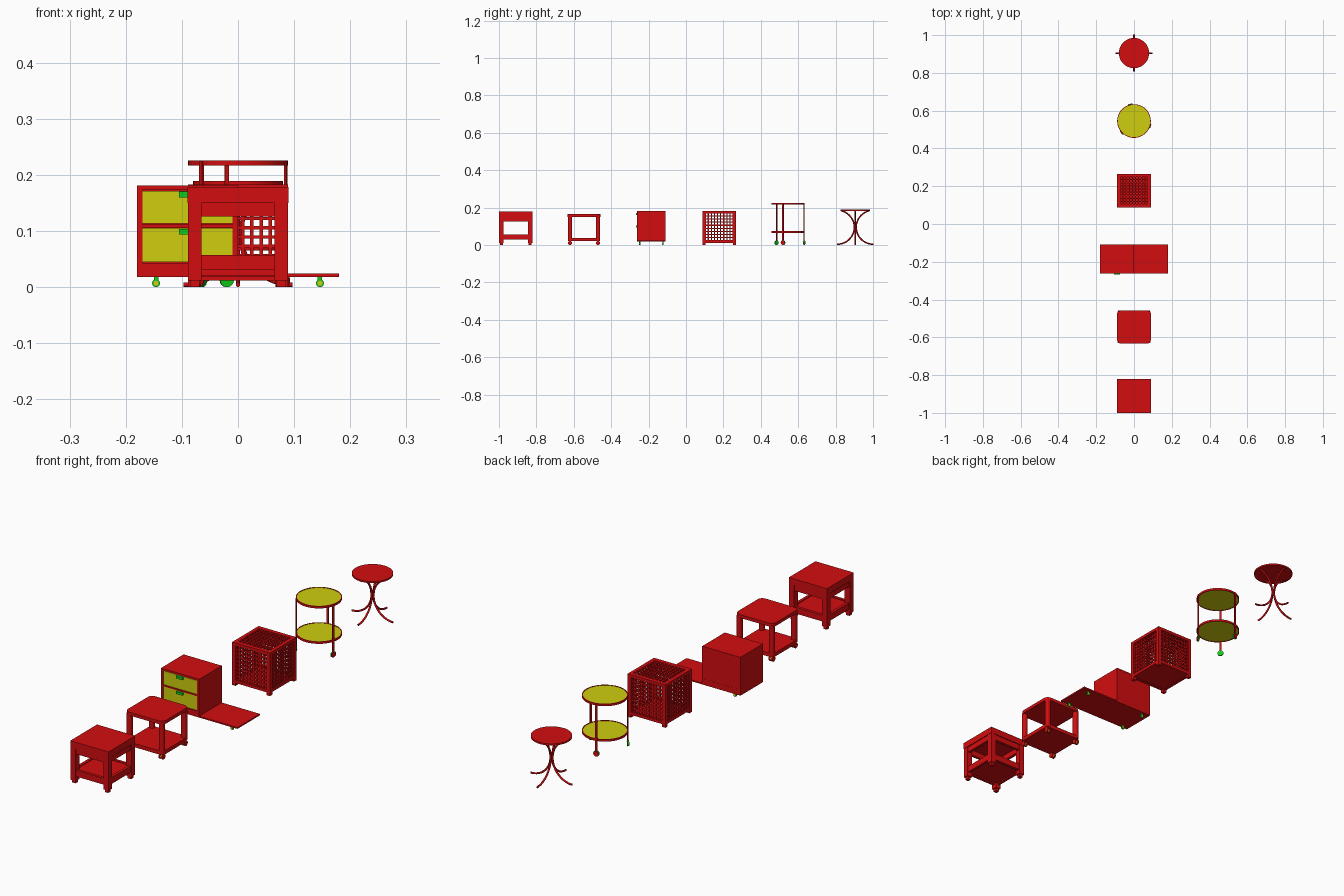
import bpy, bmesh, math
from mathutils import Matrix, Vector

cube = bpy.data.objects.get("Cube")
if cube:
    bpy.data.objects.remove(cube, do_unlink=True)


def material(name, colour):
    m = bpy.data.materials.new(name)
    m.use_nodes = True
    m.diffuse_color = (*colour, 1)
    m.node_tree.nodes["Principled BSDF"].inputs["Base Color"].default_value = (*colour, 1)
    return m


RED = material("red", (0.65, 0.004, 0.005))
YELLOW = material("yellow", (0.62, 0.62, 0.005))
GREEN = material("green", (0.005, 0.6, 0.01))


def finish(name, bm, mat, smooth=False):
    bmesh.ops.recalc_face_normals(bm, faces=bm.faces)
    mesh = bpy.data.meshes.new(name)
    bm.to_mesh(mesh)
    bm.free()
    mesh.materials.append(mat)
    ob = bpy.data.objects.new(name, mesh)
    bpy.context.collection.objects.link(ob)
    if smooth:
        bpy.ops.object.select_all(action='DESELECT')
        ob.select_set(True)
        bpy.context.view_layer.objects.active = ob
        bpy.ops.object.shade_smooth_by_angle()
    return ob


def add_box(bm, centre, size, turn=0):
    m = Matrix.Translation(centre) @ Matrix.Rotation(turn, 4, 'Z') @ Matrix.Diagonal((*size, 1))
    return bmesh.ops.create_cube(bm, size=1, matrix=m)["verts"]


def box(name, centre, size, mat=RED, turn=0, round_corners=0):
    bm = bmesh.new()
    add_box(bm, centre, size, turn)
    if round_corners:
        upright = [e for e in bm.edges if abs(e.verts[0].co.z - e.verts[1].co.z) > size[2] * 0.9]
        bmesh.ops.bevel(bm, geom=upright, offset=round_corners, segments=6, profile=0.5, affect='EDGES')
    return finish(name, bm, mat, round_corners > 0)


def cylinder(name, centre, radius, depth, mat=RED, axis=(0, 0, 1), sides=24):
    bm = bmesh.new()
    turn = Vector(axis).to_track_quat('Z', 'Y').to_matrix().to_4x4()
    bmesh.ops.create_cone(bm, cap_ends=True, segments=sides, radius1=radius, radius2=radius,
                          depth=depth, matrix=Matrix.Translation(centre) @ turn)
    return finish(name, bm, mat, True)


def ring(name, centre, inner, outer, height):
    bm = bmesh.new()
    h = height / 2
    vs = [bm.verts.new((r, 0, z)) for r, z in ((inner, -h), (outer, -h), (outer, h), (inner, h))]
    edges = [bm.edges.new((vs[i], vs[i - 1])) for i in range(4)]
    bmesh.ops.spin(bm, geom=vs + edges, cent=(0, 0, 0), axis=(0, 0, 1), angle=math.tau, steps=48)
    bmesh.ops.remove_doubles(bm, verts=bm.verts, dist=1e-5)
    bmesh.ops.translate(bm, verts=bm.verts, vec=centre)
    return finish(name, bm, RED, True)


CORNERS = [(sx, sy) for sx in (-1, 1) for sy in (-1, 1)]

# Square side table with aprons and a low shelf
Y = -0.91
box("square_table_top", (0, Y, 0.164), (0.18, 0.18, 0.028))
box("square_table_shelf", (0, Y, 0.045), (0.15, 0.15, 0.018))
for sx, sy in CORNERS:
    box("square_table_leg", (sx * 0.077, Y + sy * 0.077, 0.081), (0.024, 0.024, 0.138))
    box("square_table_foot", (sx * 0.077, Y + sy * 0.077, 0.006), (0.016, 0.016, 0.012))
for s in (-1, 1):
    for z, h in ((0.138, 0.024), (0.044, 0.027)):
        box("square_table_side_apron", (s * 0.08, Y, z), (0.012, 0.132, h))
        box("square_table_apron", (0, Y + s * 0.08, z), (0.132, 0.012, h))

# Rounded table on castors
Y = -0.545
box("rounded_table_top", (0, Y, 0.158), (0.18, 0.176, 0.014), round_corners=0.022)
box("rounded_table_shelf", (0, Y, 0.029), (0.176, 0.172, 0.016), round_corners=0.02)
for sx, sy in CORNERS:
    x, y = sx * 0.076, Y + sy * 0.075
    box("rounded_table_leg", (x, y, 0.09), (0.022, 0.022, 0.13), round_corners=0.008)
    cylinder("rounded_table_castor_stem", (x, y, 0.018), 0.004, 0.014, GREEN)
    for s in (-1, 1):
        cylinder("rounded_table_wheel", (x + s * 0.006, y, 0.011), 0.011, 0.006, RED, (1, 0, 0))
    cylinder("rounded_table_axle", (x, y, 0.011), 0.008, 0.014, YELLOW, (1, 0, 0))

# Drawer cabinet with a side platform on castors
Y = -0.185
box("platform", (0, Y, 0.021), (0.36, 0.152, 0.006))
box("cabinet_body", (-0.09, Y + 0.004, 0.102), (0.178, 0.143, 0.156))
box("cabinet_top", (-0.09, Y, 0.177), (0.18, 0.152, 0.008))
box("cabinet_plinth", (-0.09, Y, 0.033), (0.18, 0.152, 0.02))
box("cabinet_middle_rail", (-0.09, Y - 0.07, 0.109), (0.16, 0.012, 0.006))
for s in (-1, 1):
    box("cabinet_side", (-0.09 + s * 0.085, Y, 0.104), (0.01, 0.152, 0.14))
for z, h in ((0.075, 0.06), (0.142, 0.058)):
    box("drawer_front", (-0.09, Y - 0.07, z), (0.16, 0.008, h), YELLOW)
    box("drawer_handle", (-0.09, Y - 0.077, z + h / 2 - 0.006), (0.03, 0.012, 0.01), GREEN)
for sx, sy in CORNERS:
    x, y = sx * 0.146, Y + sy * 0.062
    box("platform_castor_fork", (x, y, 0.014), (0.008, 0.006, 0.01), GREEN)
    cylinder("platform_wheel", (x, y, 0.007), 0.007, 0.006, GREEN, (0, 1, 0))
    cylinder("platform_wheel_hub", (x, y, 0.007), 0.0045, 0.008, YELLOW, (0, 1, 0))

# Lattice cube: corner posts, rails, woven panels
Y, R, LOW, HIGH = 0.177, 0.089, 0.012, 0.183
MID = (LOW + HIGH) / 2
for sx, sy in CORNERS:
    box("lattice_post", (sx * 0.081, Y + sy * 0.081, HIGH / 2), (0.016, 0.016, HIGH))
for s in (-1, 1):
    for z in (LOW + 0.006, HIGH - 0.006):
        box("lattice_side_rail", (s * 0.082, Y, z), (0.014, 0.15, 0.012))
        box("lattice_rail", (0, Y + s * 0.082, z), (0.15, 0.014, 0.012))
box("lattice_floor", (0, Y, LOW + 0.004), (0.16, 0.16, 0.006))

PITCH, BAR, THIN = 0.0165, 0.006, 0.004


def lattice(name, place):
    """Grid of crossing bars in local XZ, moved by the given matrix."""
    bm = bmesh.new()
    for i in range(10):
        t = (i - 4.5) * PITCH
        add_box(bm, (t, 0, 0), (BAR, THIN, 0.16))
        add_box(bm, (0, 0.001, t), (0.16, THIN, BAR))
    bm.transform(place)
    return finish(name, bm, RED)


for quarter in range(4):
    lattice("lattice_side_panel", Matrix.Translation((0, Y, MID))
            @ Matrix.Rotation(quarter * math.pi / 2, 4, 'Z') @ Matrix.Translation((0, -0.084, 0)))
lattice("lattice_top_panel", Matrix.Translation((0, Y, HIGH - 0.003)) @ Matrix.Rotation(math.pi / 2, 4, 'X'))

# Round trolley with two trays and three wheeled uprights
Y = 0.545
for z in (0.07, 0.221):
    cylinder("trolley_tray", (0, Y, z), 0.087, 0.006, YELLOW, sides=48)
    ring("trolley_tray_rim", (0, Y, z), 0.0855, 0.089, 0.009)
for k in range(3):
    a = math.radians(103 + 120 * k)
    out = Vector((math.cos(a), math.sin(a), 0))
    base = Vector((0, Y, 0)) + out * 0.089
    box("trolley_upright", base + Vector((0, 0, 0.122)), (0.004, 0.008, 0.204), turn=a)
    cylinder("trolley_wheel", base + Vector((0, 0, 0.0125)), 0.0125, 0.005, GREEN, out)
    cylinder("trolley_wheel_cover", base + out * 0.003 + Vector((0, 0, 0.0125)), 0.0105, 0.003, RED, out)

# Round pedestal table with four bent legs
Y = 0.905
cylinder("pedestal_top", (0, Y, 0.186), 0.08, 0.007, sides=48)
for k in range(4):
    a = k * math.pi / 2
    curve = bpy.data.curves.new("bent_leg", 'CURVE')
    curve.dimensions = '3D'
    curve.bevel_depth = 0.004
    curve.bevel_resolution = 2
    curve.use_fill_caps = True
    path = curve.splines.new('POLY')
    steps = 20
    path.points.add(steps)
    for i, p in enumerate(path.points):
        t = math.radians(270 - 167 * i / steps)
        r = 0.097 + 0.092 * math.cos(t)
        p.co = (r * math.cos(a), Y + r * math.sin(a), 0.095 + 0.091 * math.sin(t), 1)
    curve.materials.append(RED)
    leg = bpy.data.objects.new("bent_leg", curve)
    bpy.context.collection.objects.link(leg)
